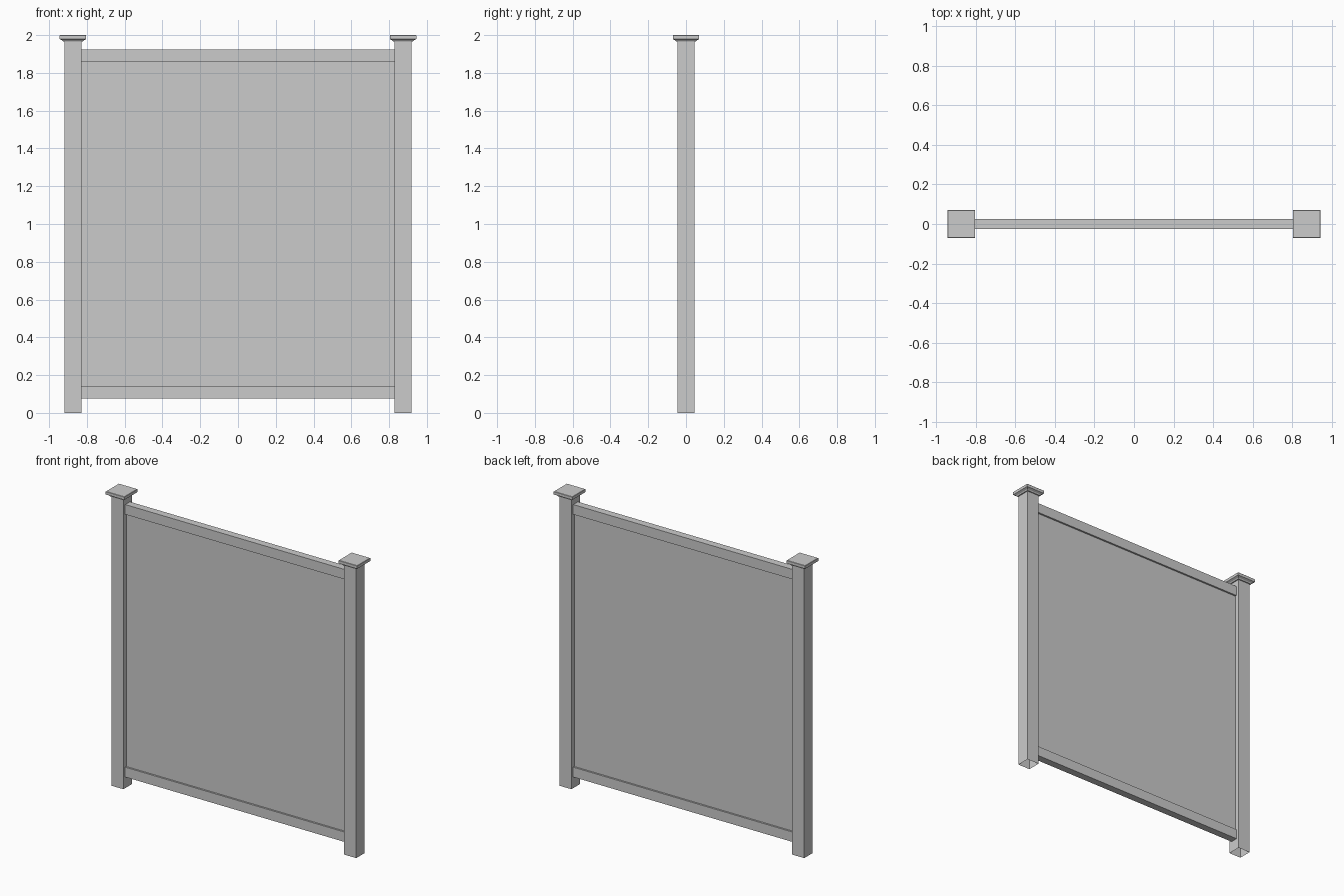
import bpy, bmesh

# Remove the default cube
cube = bpy.data.objects.get("Cube")
if cube:
    bpy.data.objects.remove(cube, do_unlink=True)

# Single vinyl colour
GREY = (0.6, 0.6, 0.6, 1)
vinyl = bpy.data.materials.new("grey vinyl")
vinyl.use_nodes = True
vinyl.diffuse_color = GREY
vinyl.node_tree.nodes["Principled BSDF"].inputs["Base Color"].default_value = GREY

POST_X, POST_HALF = 0.874, 0.045
SPAN_HALF = POST_X - POST_HALF


def lathe_square(name, x, rings, half_x=None, bottom=True, top=True):
    """Stack rectangular rings given as (half_width, z) into one solid."""
    bm = bmesh.new()
    loops = []
    for h, z in rings:
        w = half_x or h
        loops.append([bm.verts.new((sx * w, sy * h, z))
                      for sx, sy in ((-1, -1), (1, -1), (1, 1), (-1, 1))])
    for low, high in zip(loops, loops[1:]):
        for i in range(4):
            j = (i + 1) % 4
            bm.faces.new((low[i], low[j], high[j], high[i]))
    if bottom:
        bm.faces.new(loops[0][::-1])
    if top:
        bm.faces.new(loops[-1])
    mesh = bpy.data.meshes.new(name)
    bm.to_mesh(mesh)
    bm.free()
    mesh.materials.append(vinyl)
    obj = bpy.data.objects.new(name, mesh)
    obj.location.x = x
    bpy.context.collection.objects.link(obj)
    return obj


# Hollow posts, open underneath, each with a flared flat cap
for side, sign in (("left", 1), ("right", -1)):
    lathe_square(side + "_post", sign * POST_X,
                 [(POST_HALF, 0), (POST_HALF, 1.97)], bottom=False, top=False)
    lathe_square(side + "_post_cap", sign * POST_X,
                 [(0.052, 1.965), (0.056, 1.972), (0.07, 1.979), (0.07, 1.998), (0.068, 2.0)])

# Horizontal rails
for name, low, high in (("bottom_rail", 0.075, 0.142), ("top_rail", 1.857, 1.924)):
    lathe_square(name, 0, [(0.025, low), (0.025, high)], half_x=SPAN_HALF)

# Thin infill panel held between the rails
lathe_square("infill_panel", 0, [(0.013, 0.14), (0.013, 1.86)], half_x=SPAN_HALF)
